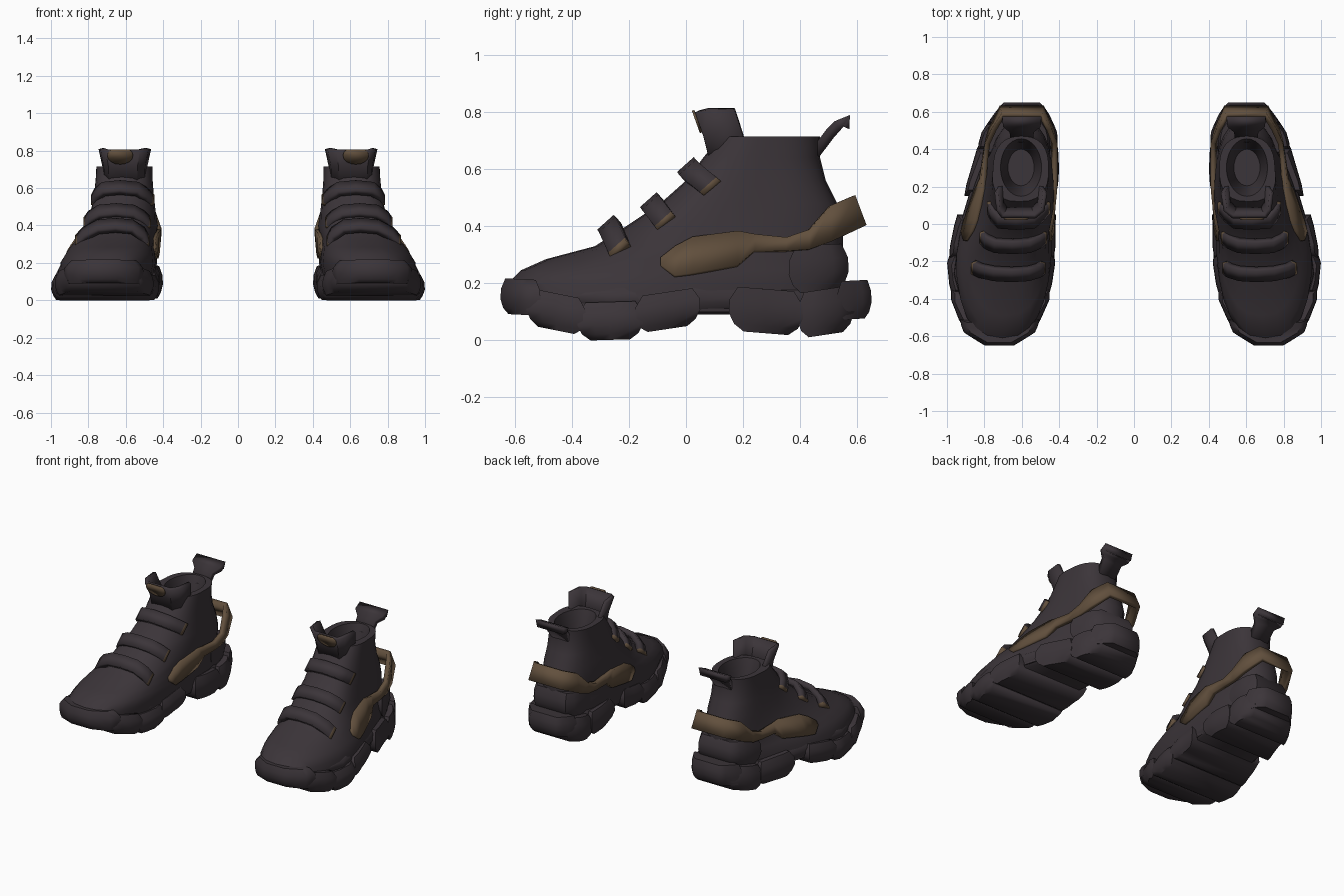
import bpy, math

cube = bpy.data.objects.get("Cube")
if cube:
    bpy.data.objects.remove(cube, do_unlink=True)


def material(name, color):
    mat = bpy.data.materials.new(name)
    mat.use_nodes = True
    mat.diffuse_color = color
    mat.node_tree.nodes["Principled BSDF"].inputs["Base Color"].default_value = color
    return mat


DARK = material("charcoal", (0.044, 0.035, 0.041, 1))
BROWN = material("bronze brown", (0.122, 0.08, 0.047, 1))


def interp(table, v):
    """Piecewise linear lookup in (key, value...) rows."""
    if v <= table[0][0]:
        return table[0][1:]
    for a, b in zip(table, table[1:]):
        if v <= b[0]:
            t = (v - a[0]) / (b[0] - a[0])
            return tuple(p + (q - p) * t for p, q in zip(a[1:], b[1:]))
    return table[-1][1:]


# Footprint: centre line and half width of the sole along y
SOLE_CENTRE = [(-0.6, 0.72), (-0.2, 0.71), (0, 0.69), (0.3, 0.635), (0.6, 0.6)]
TOP_CENTRE = [(-0.25, 0.655), (-0.1, 0.65), (0.1, 0.615), (0.3, 0.605), (0.6, 0.6)]
SOLE_HALF = [(-0.65, 0.08), (-0.58, 0.19), (-0.4, 0.265), (-0.2, 0.29),
             (0, 0.27), (0.3, 0.235), (0.5, 0.2), (0.6, 0.14), (0.65, 0.1)]
# Upper: height, front y, back y, half width
UPPER = [(0.1, -0.58, 0.53, 0.25), (0.2, -0.625, 0.55, 0.26), (0.245, -0.58, 0.55, 0.245),
         (0.285, -0.49, 0.55, 0.23), (0.33, -0.32, 0.55, 0.22), (0.4, -0.21, 0.55, 0.213),
         (0.48, -0.09, 0.53, 0.2), (0.56, 0.0, 0.49, 0.19), (0.64, 0.06, 0.47, 0.183),
         (0.715, 0.12, 0.47, 0.183)]


def centre(y, z):
    low, high = interp(SOLE_CENTRE, y)[0], interp(TOP_CENTRE, y)[0]
    return low + (high - low) * min(max((z - 0.15) / 0.25, 0), 1)


def half(y, z):
    """Half width of the upper at a point on its side."""
    front, back, width = interp(UPPER, z)
    u = min(abs((2 * y - front - back) / (back - front)), 1)
    heel = 1 - 0.19 * min(max((y + 0.2) / 0.5, 0), 1)
    return width * heel * (1 - u ** 2.5) ** 0.4


def finish(name, verts, faces, mat=DARK, thick=0, angle=40):
    """Make the mesh, thicken it if asked, and mirror it to the other foot."""
    mesh = bpy.data.meshes.new(name)
    mesh.from_pydata(verts, [], faces)
    mesh.materials.append(mat)
    mesh.shade_smooth()
    mesh.set_sharp_from_angle(angle=math.radians(angle))
    obj = bpy.data.objects.new(name, mesh)
    bpy.context.collection.objects.link(obj)
    if thick:
        mod = obj.modifiers.new("thickness", 'SOLIDIFY')
        mod.thickness, mod.offset = thick, 0
    obj.modifiers.new("other foot", 'MIRROR')
    return obj


def grid_faces(rows, cols, wrap=False):
    return [(r * cols + c, r * cols + (c + 1) % cols,
             (r + 1) * cols + (c + 1) % cols, (r + 1) * cols + c)
            for r in range(rows - 1) for c in range(cols if wrap else cols - 1)]


def loft(name, rings, **kw):
    """Closed rings joined bottom to top with both ends capped."""
    n = len(rings[0])
    faces = grid_faces(len(rings), n, True)
    faces += [tuple(reversed(range(n))), tuple(range(n * (len(rings) - 1), n * len(rings)))]
    return finish(name, [v for r in rings for v in r], faces, **kw)


def sheet(name, rows, **kw):
    return finish(name, [v for r in rows for v in r],
                  grid_faces(len(rows), len(rows[0])), **kw)


# Upper with a hollow collar
N = 28
rings = []
for z, front, back, width in UPPER:
    ring = []
    for i in range(N):
        t = 2 * math.pi * i / N
        y = (front + back) / 2 - (back - front) / 2 * math.cos(t)
        side = 0 if i % (N // 2) == 0 else (-1 if i < N // 2 else 1)
        ring.append((centre(y, z) + side * half(y, z), y, z))
    rings.append(ring)
for z, size in ((0.715, 0.11), (0.64, 0.092), (0.48, 0.07)):
    rings.append([(0.604 - size * math.sin(2 * math.pi * i / N),
                   0.302 - 1.4 * size * math.cos(2 * math.pi * i / N), z) for i in range(N)])
loft("upper", rings, angle=50)


# Sole: transverse chunks cut from the footprint
def sole_block(name, y0, y1, z0, z1, tilt=0, grow=0.0, top=0.92):
    mid = (y0 + y1) / 2
    ys = [y0 + (y1 - y0) * i / 4 for i in range(5)]
    plan = [(1, y) for y in ys] + [(-1, y) for y in reversed(ys)]
    rings = []
    for k, sx, sy in ((0, 0.91, 0.6), (0.16, 0.96, 0.86), (0.4, 1, 1), (0.7, 0.99, 0.98),
                      (1, top, 0.76)):
        ring = []
        for side, y in plan:
            edge = 0.97 if y in (y0, y1) else 1
            x = interp(SOLE_CENTRE, y)[0] + side * (interp(SOLE_HALF, y)[0] + grow) * sx * edge
            yy = mid + (y - mid) * sy
            ring.append((x, yy, z0 + (z1 - z0) * k + tilt * (yy - mid)))
        rings.append(ring)
    loft(name, rings, angle=52)


sole_block("midsole", -0.55, 0.57, 0.09, 0.2, grow=-0.03)
sole_block("toe_bumper", -0.65, -0.51, 0.09, 0.215, -0.05, top=0.82)
sole_block("sole_block_toe", -0.56, -0.35, 0.035, 0.165, -0.2)
sole_block("sole_block_ball", -0.38, -0.15, 0.002, 0.135, 0.03)
sole_block("sole_block_arch", -0.18, 0.05, 0.04, 0.17, 0.15)
sole_block("sole_block_waist", 0.15, 0.41, 0.025, 0.18, -0.08)
sole_block("sole_block_heel", 0.39, 0.59, 0.02, 0.18, 0.15)
sole_block("heel_bumper", 0.53, 0.65, 0.075, 0.21, 0.05)
sole_block("heel_cushion", 0.36, 0.57, 0.17, 0.335, 0.05, -0.04)

# Lacing straps over the instep, with brown ends
STRAPS = [(-0.265, 0.393, -0.23, 0.312), (-0.115, 0.472, -0.068, 0.41),
          (0.015, 0.595, 0.093, 0.532)]
for n, (yt, zt, yl, zl) in enumerate(STRAPS):
    path = []
    for t in (0, 0.16, 0.55):
        y, z = yl + (yt - yl) * t, zl + (zt - zl) * t
        path.append((max(half(yl, zl) * (1 - 0.3 * t), half(y, z)) - 0.003, y, z))
    path += [(0.09, yt, zt), (0.0, yt - 0.005, zt + 0.008)]
    path = [(-d, y, z) for d, y, z in path] + path[-2::-1]
    rows = [[(centre(y, z) + d, y + 0.029 * s, z + 0.026 * s) for s in (-1, 1)]
            for d, y, z in path]
    strap = sheet("instep_strap_%d" % (n + 1), rows, thick=0.036)
    strap.data.materials.append(BROWN)
    for i in (0, len(path) - 2):
        strap.data.polygons[i].material_index = 1

# Tongue: flared U-shaped collar piece with a brown badge patch
U = [(-1, 0.17), (-0.9, 0.075), (-0.58, 0.04), (0.75, 0.04), (0.93, 0.075), (1, 0.17)]
rows = []
for z, w, back in ((0.62, 0.105, 0.055), (0.72, 0.11, 0.03), (0.803, 0.13, 0)):
    rows.append([(0.605 + u * w, y + back, z + (0.008 if abs(u) > 0.8 and z > 0.75 else 0))
                 for u, y in U])
sheet("tongue", rows, thick=0.022)
patch = []
for i in range(16):
    t = 2 * math.pi * i / 16
    z = min(0.775 + 0.047 * math.sin(t), 0.806)
    patch.append((0.63 + 0.069 * math.cos(t), 0.026 + 0.36 * (0.803 - z), z))
finish("tongue_patch", patch, [tuple(range(16))], mat=BROWN, thick=0.009)

# Brown heel stabiliser wrapping round the back: y, low z, high z, gap to the upper
BAND = [(-0.09, 0.26, 0.285, -0.004), (-0.04, 0.222, 0.325, 0), (0.02, 0.23, 0.358, 0.002),
        (0.18, 0.26, 0.38, 0.006), (0.24, 0.312, 0.37, 0.012), (0.35, 0.312, 0.36, 0.024),
        (0.43, 0.318, 0.388, 0.038), (0.505, 0.345, 0.472, 0.062)]
rows = []
for side in (1, -1):
    part = [[(centre(y, z) + side * (half(y, z) + gap), y, z) for z in (lo, hi)]
            for y, lo, hi, gap in BAND]
    part.append([(0.6 + side * 0.11, 0.622, 0.4), (0.6 + side * 0.1, 0.582, 0.505)])
    rows += part if side == 1 else part[::-1]
sheet("heel_stabiliser", rows, mat=BROWN, thick=0.028)

# Heel pull tab
TAB = [(0.452, 0.655, 0.06), (0.505, 0.725, 0.065), (0.53, 0.752, 0.1),
       (0.566, 0.773, 0.105), (0.555, 0.748, 0.095)]
sheet("heel_pull_tab", [[(0.6 - w, y, z), (0.6 + w, y, z)] for y, z, w in TAB], thick=0.038)
